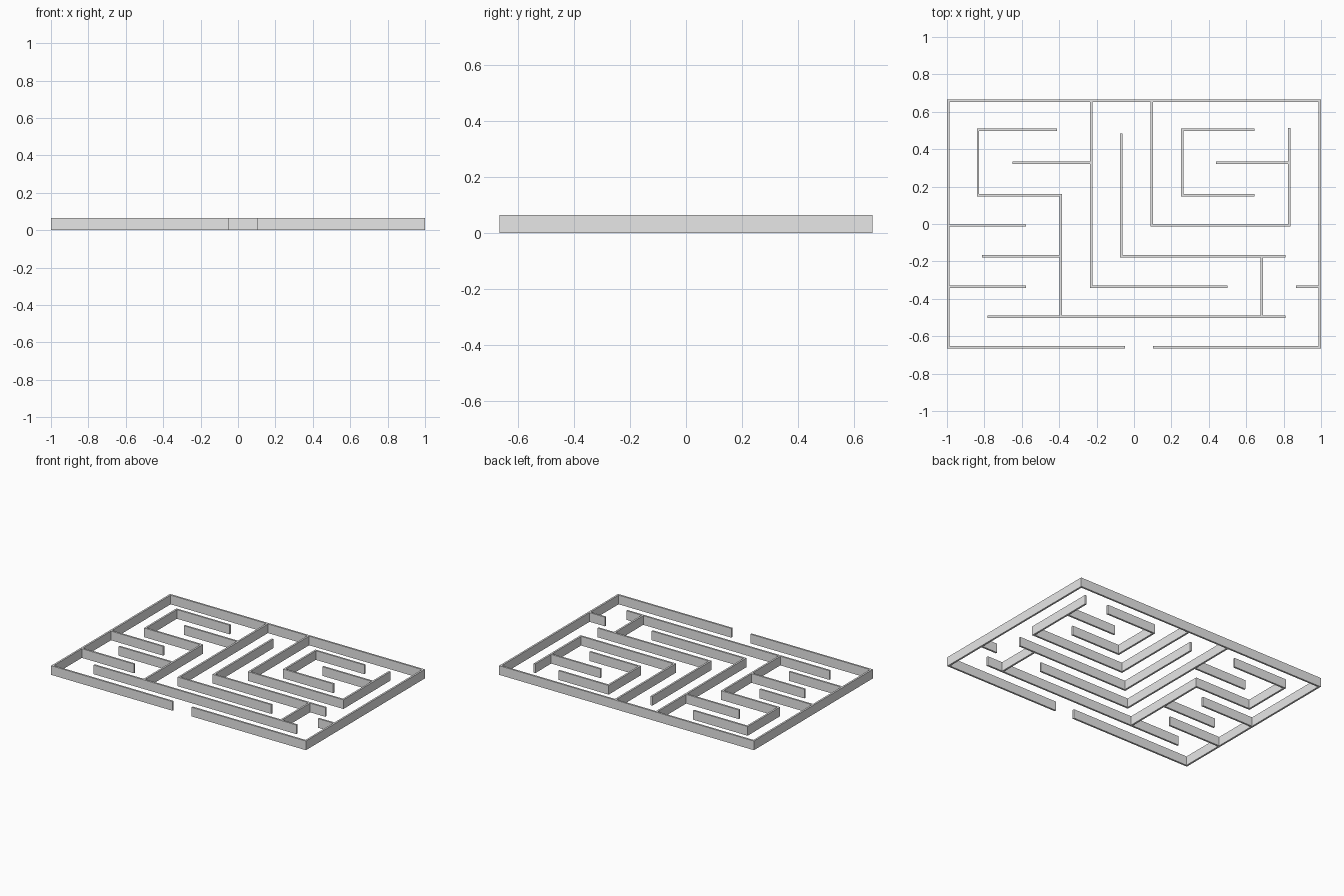
import bpy
import bmesh
from mathutils import Vector

cube = bpy.data.objects.get("Cube")
if cube:
    bpy.data.objects.remove(cube, do_unlink=True)

HEIGHT = 0.065
HALF = 0.0065  # half of the wall thickness

# Single wall colour
grey = bpy.data.materials.new("plain_grey")
grey.use_nodes = True
grey.diffuse_color = (0.8, 0.8, 0.8, 1)
grey.node_tree.nodes["Principled BSDF"].inputs["Base Color"].default_value = (0.8, 0.8, 0.8, 1)


def wall(name, *points):
    """Upright wall of even thickness along a path, with mitred corners."""
    path = [Vector(p) for p in points]
    normals = []
    for a, b in zip(path, path[1:]):
        d = (b - a).normalized()
        normals.append(Vector((-d.y, d.x)))
    bm = bmesh.new()
    left, right = [], []
    for i, p in enumerate(path):
        before = normals[max(i - 1, 0)]
        after = normals[min(i, len(normals) - 1)]
        mitre = (before + after) / (1 + before.dot(after)) * HALF
        left.append(bm.verts.new((*(p + mitre), 0)))
        right.append(bm.verts.new((*(p - mitre), 0)))
    base = [bm.faces.new((left[i], left[i + 1], right[i + 1], right[i]))
            for i in range(len(path) - 1)]
    raised = bmesh.ops.extrude_face_region(bm, geom=base, use_keep_orig=True)
    top = [v for v in raised["geom"] if isinstance(v, bmesh.types.BMVert)]
    bmesh.ops.translate(bm, verts=top, vec=(0, 0, HEIGHT))
    bmesh.ops.recalc_face_normals(bm, faces=bm.faces)
    mesh = bpy.data.meshes.new(name)
    bm.to_mesh(mesh)
    bm.free()
    mesh.materials.append(grey)
    bpy.context.collection.objects.link(bpy.data.objects.new(name, mesh))


# Row centre lines, back to front
back, row_a, row_b, row_c = 0.66, 0.503, 0.328, 0.153
row_d, row_e, row_f, row_g = -0.008, -0.172, -0.335, -0.495
front = -back

# Column centre lines, left to right in plan
side = 1 - HALF
col_a, col_b, col_c, col_d = -0.834, -0.392, -0.229, -0.069
col_e, col_f, col_g, col_h = 0.094, 0.257, 0.684, 0.831

# Outer wall with the entrance gap at the front
wall("outer_wall", (-0.047, front), (-side, front), (-side, back),
     (side, back), (side, front), (0.102, front))

# Long bent walls hanging from the back and the middle
wall("back_bent_wall", (col_c, back - HALF), (col_c, row_f), (0.5, row_f))
wall("middle_bent_wall", (col_d, 0.485), (col_d, row_e), (0.81, row_e))
wall("left_spiral_wall", (col_e, back - HALF), (col_e, row_d),
     (col_h, row_d), (col_h, 0.512))

# Hooks inside the two back chambers
wall("left_hook", (0.645, row_a), (col_f, row_a), (col_f, row_c), (0.645, row_c))
wall("left_hook_spur", (0.438, row_b), (col_h - HALF, row_b))
wall("right_hook", (-0.413, row_a), (col_a, row_a), (col_a, row_c),
     (col_b, row_c), (col_b, row_g + HALF))
wall("right_hook_spur", (-0.65, row_b), (col_c - HALF, row_b))

# Long front wall and its link to the middle wall
wall("front_inner_wall", (-0.783, row_g), (0.81, row_g))
wall("front_link_wall", (col_g, row_e - HALF), (col_g, row_g + HALF))

# Short spurs off the sides
for name, row in (("right_spur_back", row_d), ("right_spur_front", row_f)):
    wall(name, (HALF - side, row), (-0.577, row))
wall("right_spur_middle", (-0.813, row_e), (col_b - HALF, row_e))
wall("left_spur", (0.867, row_f), (side - HALF, row_f))
